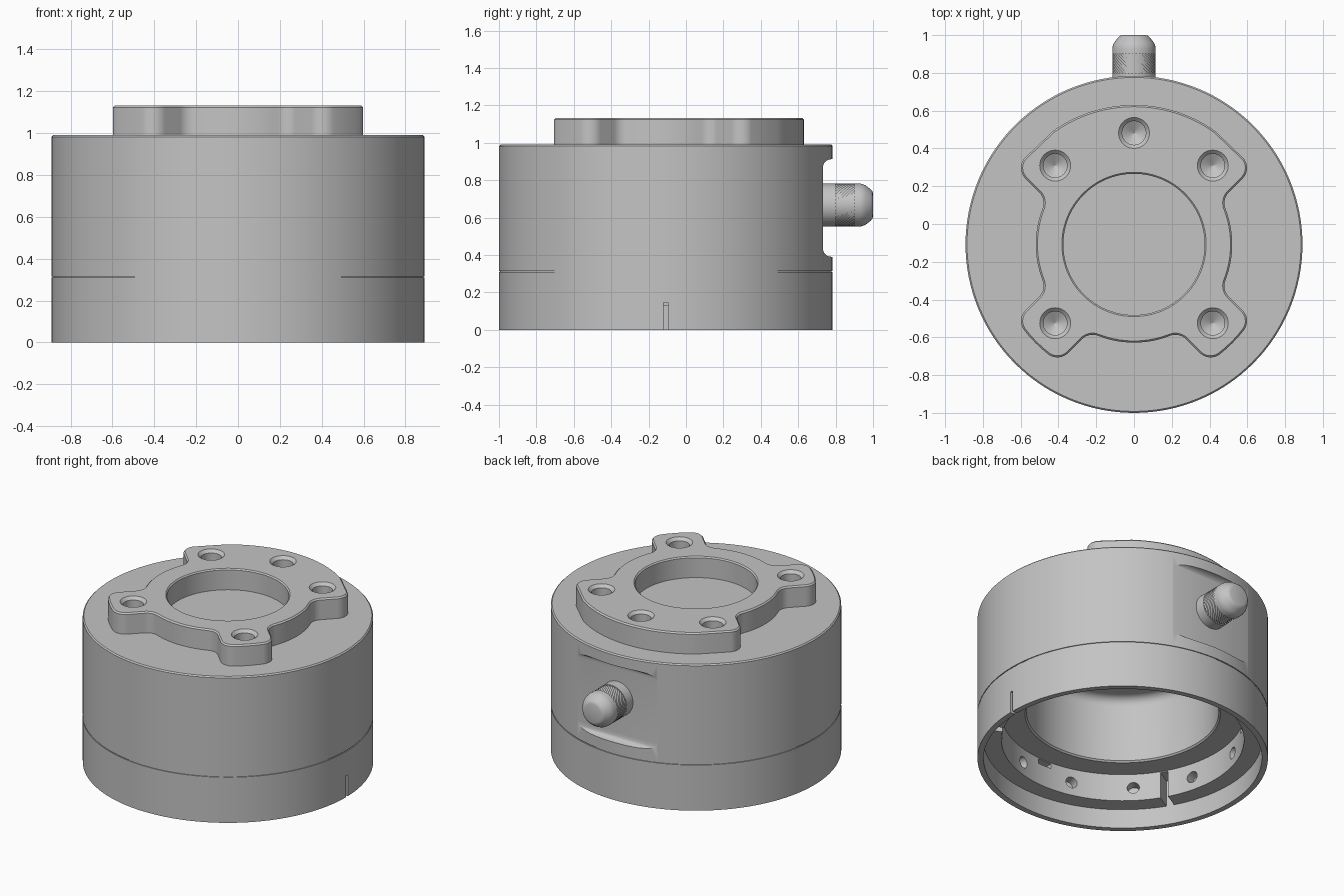
import bpy, bmesh, math
from math import cos, sin, pi, radians, sqrt, asin
from mathutils import Matrix, Vector

if "Cube" in bpy.data.objects:
    bpy.data.objects.remove(bpy.data.objects["Cube"])

DRUM = 0.892         # drum radius
CY = DRUM - 1        # y of the main axis
AXIS = Matrix.Translation((0, CY, 0))

metal = bpy.data.materials.new("grey_metal")
metal.use_nodes = True
grey = (0.55, 0.55, 0.55, 1)
metal.diffuse_color = grey
metal.node_tree.nodes["Principled BSDF"].inputs["Base Color"].default_value = grey


def finish(bm, name):
    bmesh.ops.remove_doubles(bm, verts=bm.verts, dist=1e-5)
    bmesh.ops.recalc_face_normals(bm, faces=bm.faces)
    mesh = bpy.data.meshes.new(name)
    bm.to_mesh(mesh)
    bm.free()
    mesh.materials.append(metal)
    obj = bpy.data.objects.new(name, mesh)
    bpy.context.collection.objects.link(obj)
    return obj


def lathe(bm, profile, matrix, segs=128, closed=False, wobble=None):
    """Revolve (radius, height) points about local z."""
    rings = []
    for j, (r, z) in enumerate(profile):
        ring = []
        for i in range(segs):
            a = 2 * pi * i / segs
            rr = r - (wobble(i, j) if wobble else 0)
            ring.append(bm.verts.new(matrix @ Vector((rr * cos(a), rr * sin(a), z))))
        rings.append(ring)
    pairs = list(zip(rings, rings[1:]))
    if closed:
        pairs.append((rings[-1], rings[0]))
    for a, b in pairs:
        for i in range(segs):
            k = (i + 1) % segs
            bm.faces.new((a[i], a[k], b[k], b[i]))
    if not closed:
        for ring in (rings[0], rings[-1]):
            bm.faces.new(ring)


def prism(bm, points, extrude):
    face = bm.faces.new([bm.verts.new(p) for p in points])
    ext = bmesh.ops.extrude_face_region(bm, geom=[face])
    verts = [v for v in ext["geom"] if isinstance(v, bmesh.types.BMVert)]
    bmesh.ops.translate(bm, verts=verts, vec=extrude)


def radial_box(bm, angle, r0, r1, width, z0, z1):
    m = AXIS @ Matrix.Rotation(radians(angle), 4, "Z")
    m = m @ Matrix.Translation(((r0 + r1) / 2, 0, (z0 + z1) / 2))
    bmesh.ops.create_cube(bm, size=1, matrix=m @ Matrix.Diagonal((r1 - r0, width, z1 - z0, 1)))


def arc(cx, cy, r, a0, a1, n):
    return [(cx + r * cos(a0 + (a1 - a0) * i / n), cy + r * sin(a0 + (a1 - a0) * i / n))
            for i in range(n + 1)]


def apply(obj, mod):
    bpy.context.view_layer.objects.active = obj
    bpy.ops.object.modifier_apply(modifier=mod.name)


def cut(obj, bm):
    cutter = finish(bm, "cutter")
    cutter.hide_render = True
    mod = obj.modifiers.new("cut", "BOOLEAN")
    mod.operation, mod.solver, mod.object = "DIFFERENCE", "EXACT", cutter
    apply(obj, mod)
    bpy.data.objects.remove(cutter)


def smooth(obj):
    bpy.ops.object.select_all(action="DESELECT")
    obj.select_set(True)
    bpy.context.view_layer.objects.active = obj
    bpy.ops.object.shade_smooth_by_angle(angle=radians(30))


# Housing: drum with a bore open underneath
CEIL, ROUND = 0.765, 0.06
bm = bmesh.new()
profile = [(0.001, 0.99), (DRUM - 0.008, 0.99), (DRUM, 0.982), (DRUM, 0.315), (0.6, 0.315), (0.59, 0.325)]
profile += arc(0.59 - ROUND, CEIL - ROUND, ROUND, 0, pi / 2, 6) + [(0.001, CEIL)]
lathe(bm, profile, AXIS)
housing = finish(bm, "housing")

# Flat recess at the back, with rounded inner corners
bm = bmesh.new()
f, y0, z0, z1 = 0.045, 0.732, 0.39, 0.912
side = [(1.0, z0)] + arc(y0 + f, z0 + f, f, 1.5 * pi, pi, 6)
side += arc(y0 + f, z1 - f, f, pi, pi / 2, 6) + [(1.0, z1)]
prism(bm, [(-0.5, y, z) for y, z in side], (1, 0, 0))
cut(housing, bm)
smooth(housing)

# Lower ring: thin skirt around a thicker clamping ring, with a fine joint line above
bm = bmesh.new()
lathe(bm, [(DRUM - 0.006, 0.316), (DRUM - 0.006, 0.309), (DRUM, 0.309), (DRUM, 0), (0.855, 0),
           (0.855, 0.13), (0.745, 0.13), (0.745, 0.316)], AXIS, closed=True)
ring = finish(bm, "lower_ring")

# Ring slots, small notches, radial holes and the skirt slit
bm = bmesh.new()
for a in (90, 210, 330):
    radial_box(bm, a, 0.7, 0.858, 0.05, 0.1, 0.308)
    radial_box(bm, a + 60, 0.7, 0.79, 0.1, 0.275, 0.308)
radial_box(bm, 0, 0.845, 0.95, 0.022, -0.05, 0.145)
for k in range(12):
    m = AXIS @ Matrix.Rotation(radians(15 + 30 * k), 4, "Z") @ Matrix.Translation((0.76, 0, 0.22))
    bmesh.ops.create_cone(bm, cap_ends=True, segments=20, radius1=0.038, radius2=0.038, depth=0.1,
                          matrix=m @ Matrix.Rotation(pi / 2, 4, "Y"))
cut(ring, bm)
smooth(ring)

# Top flange outline: a disc with lobes on the diagonals and a wide rear arc
R_IN, R_OUT, HALF, FIL, COR = 0.52, 0.738, 0.16, 0.08, 0.08
fu, fa = sqrt((R_IN + FIL) ** 2 - (HALF + FIL) ** 2), asin((HALF + FIL) / (R_IN + FIL))
cu, ca = sqrt((R_OUT - COR) ** 2 - (HALF - COR) ** 2), asin((HALF - COR) / (R_OUT - COR))
half_lobe = arc(cu, HALF - COR, COR, ca, pi / 2, 10) + arc(fu, HALF + FIL, FIL, -pi / 2, -pi + fa, 10)


def lobe_side(angle, sign):
    a = radians(angle)
    pts = half_lobe if sign > 0 else [(u, -v) for u, v in reversed(half_lobe)]
    return [(u * cos(a) - v * sin(a), u * sin(a) + v * cos(a)) for u, v in pts]


def link(r, a0, a1, n):
    return arc(0, 0, r, a0, a1, n)[1:-1]


q = pi / 4
outline = lobe_side(45, -1) + link(R_OUT, q + ca, 3 * q - ca, 32)
for a in (135, 225, 315):
    if a > 135:
        outline += lobe_side(a, -1) + link(R_OUT, radians(a) - ca, radians(a) + ca, 6)
    outline += lobe_side(a, 1) + link(R_IN, radians(a) + fa, radians(a + 90) - fa, 14)

bm = bmesh.new()
prism(bm, [(x, y + CY, 0.98) for x, y in outline], (0, 0, 0.152))
flange = finish(bm, "top_flange")
bevel = flange.modifiers.new("edge", "BEVEL")
bevel.width, bevel.segments, bevel.limit_method, bevel.angle_limit = 0.009, 1, "ANGLE", radians(60)
apply(flange, bevel)

# Flange bore and countersunk drilled holes
bm = bmesh.new()
lathe(bm, [(0.374, 0.95), (0.374, 1.124), (0.39, 1.14)], AXIS, 96)
for a in (45, 90, 135, 225, 315):
    m = AXIS @ Matrix.Rotation(radians(a), 4, "Z") @ Matrix.Translation((0.59, 0, 0))
    lathe(bm, [(0.001, 0.995), (0.063, 1.033), (0.063, 1.113), (0.09, 1.14)], m, 32)
cut(flange, bm)
smooth(flange)

# Side knob: plain collar, knurled band, tapered tip
KNOB = Matrix.Translation((0, 0, 0.667)) @ Matrix.Rotation(-pi / 2, 4, "X")
R = 0.115
bm = bmesh.new()
lathe(bm, [(R, 0.7), (R, 0.8), (R - 0.016, 0.8), (R - 0.016, 0.9), (R, 0.9), (R, 0.93), (0.112, 0.945),
           (0.105, 0.96), (0.084, 0.988), (0.075, 0.996), (0.062, 1.0)], KNOB, 64)
smooth(finish(bm, "knob"))

bm = bmesh.new()
rows = 12
lathe(bm, [(R, 0.8 + 0.1 * j / rows) for j in range(rows + 1)], KNOB, 72,
      wobble=lambda i, j: 0.013 * ((i + j) % 2))
finish(bm, "knob_knurling")
